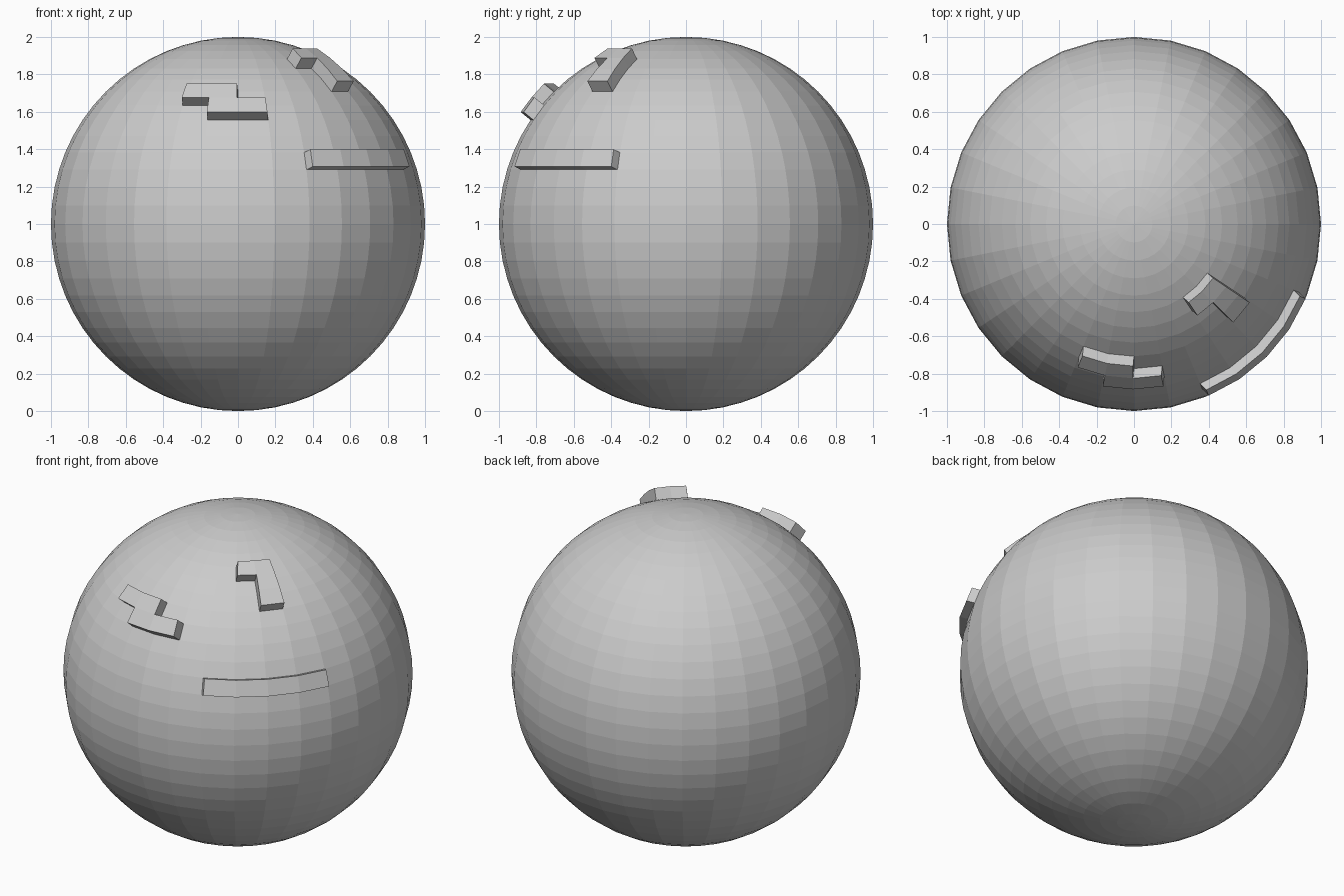
import bpy, bmesh, math
from mathutils import Vector

if "Cube" in bpy.data.objects:
    bpy.data.objects.remove(bpy.data.objects["Cube"])

STEP_U = 360 / 32   # degrees per segment
STEP_V = 180 / 32   # degrees per ring

# Ball: flat-shaded UV sphere standing on the floor
bm = bmesh.new()
bmesh.ops.create_uvsphere(bm, u_segments=32, v_segments=32, radius=1)


def raise_cells(cells, height):
    """Extrude a patch of sphere cells along its average normal.
    Cells are (segment, ring): azimuth and latitude counted in steps."""
    faces = []
    for f in bm.faces:
        c = f.calc_center_median()
        az = math.degrees(math.atan2(c.y, c.x))
        lat = math.degrees(math.asin(c.z / c.length))
        if (math.floor(az / STEP_U), math.floor(lat / STEP_V)) in cells:
            faces.append(f)
    bm.normal_update()
    normal = sum((f.normal * f.calc_area() for f in faces), Vector()).normalized()
    result = bmesh.ops.extrude_face_region(bm, geom=faces)
    verts = [g for g in result["geom"] if isinstance(g, bmesh.types.BMVert)]
    bmesh.ops.translate(bm, verts=verts, vec=normal * height)
    # drop the covered base faces if they are still there
    old = [f for f in faces if f.is_valid]
    if old:
        bmesh.ops.delete(bm, geom=old, context='FACES_ONLY')


# Raised step-shaped block
step = {(-10, 7), (-9, 7), (-9, 6), (-8, 6)}
# Raised corner-shaped block
corner = {(-5, 10), (-4, 10), (-4, 9), (-4, 8)}
# Raised straight bar
bar = {(i, 3) for i in range(-6, -2)}

raise_cells(step, 0.068)
raise_cells(corner, 0.07)
raise_cells(bar, 0.05)

bmesh.ops.translate(bm, verts=bm.verts, vec=(0, 0, 1))
bmesh.ops.recalc_face_normals(bm, faces=bm.faces)
mesh = bpy.data.meshes.new("ball")
bm.to_mesh(mesh)
bm.free()
ball = bpy.data.objects.new("ball", mesh)
bpy.context.collection.objects.link(ball)
